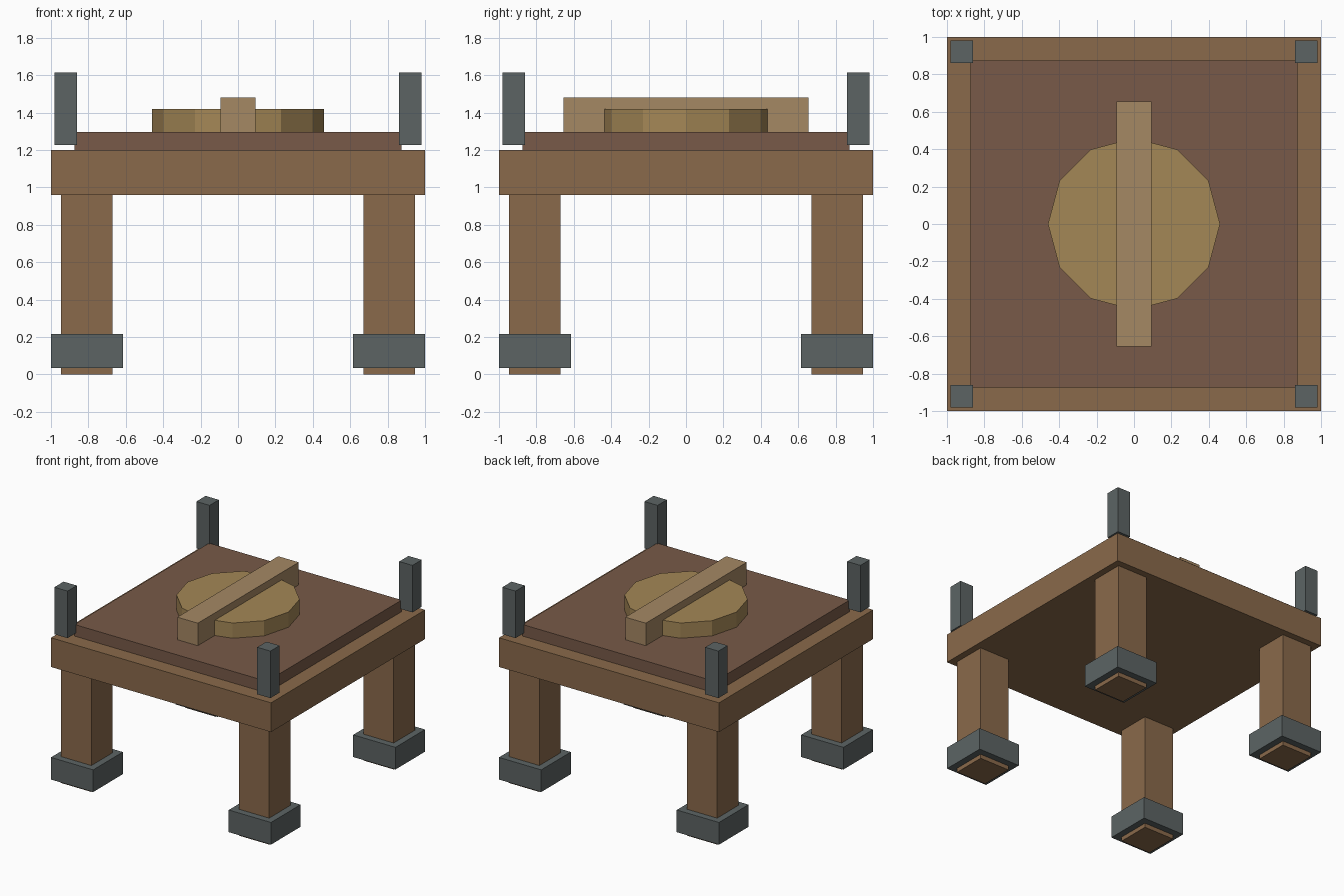
import bpy

if "Cube" in bpy.data.objects:
    bpy.data.objects.remove(bpy.data.objects["Cube"])


def material(name, rgb):
    m = bpy.data.materials.new(name)
    m.diffuse_color = (*rgb, 1)
    m.use_nodes = True
    m.node_tree.nodes["Principled BSDF"].inputs["Base Color"].default_value = m.diffuse_color
    return m


wood = material("wood", (0.254, 0.144, 0.07))
dark_wood = material("dark_wood", (0.188, 0.102, 0.065))
straw = material("straw", (0.371, 0.242, 0.093))
pale_wood = material("pale_wood", (0.376, 0.246, 0.127))
iron = material("iron", (0.107, 0.127, 0.127))


def finish(name, mat):
    ob = bpy.context.object
    ob.name = ob.data.name = name
    ob.data.materials.append(mat)
    bpy.ops.object.transform_apply(location=False, rotation=False, scale=True)
    return ob


def box(name, x, y, width, depth, z0, z1, mat):
    bpy.ops.mesh.primitive_cube_add(size=1, location=(x, y, (z0 + z1) / 2))
    bpy.context.object.scale = (width, depth, z1 - z0)
    return finish(name, mat)


# Table slab and raised top panel
box("table_slab", 0, 0, 2, 2, 0.96, 1.2, wood)
box("top_panel", 0, 0, 1.75, 1.75, 1.2, 1.295, dark_wood)

# Twelve-sided disc with a bar across it
bpy.ops.mesh.primitive_cylinder_add(vertices=12, radius=0.46, depth=0.125,
                                    location=(0, 0, 1.3575))
finish("disc", straw)
box("cross_bar", 0, 0, 0.186, 1.31, 1.295, 1.48, pale_wood)

# Legs, foot collars and corner posts (posts hover just above the slab)
for side, sx in (("left", -1), ("right", 1)):
    for end, sy in (("front", -1), ("back", 1)):
        tag = f"{end}_{side}"
        box(f"{tag}_leg", sx * 0.808, sy * 0.808, 0.274, 0.274, 0, 0.96, wood)
        box(f"{tag}_foot_collar", sx * 0.808, sy * 0.808, 0.384, 0.384, 0.035, 0.217, iron)
        box(f"{tag}_corner_post", sx * 0.922, sy * 0.922, 0.12, 0.12, 1.227, 1.613, iron)
